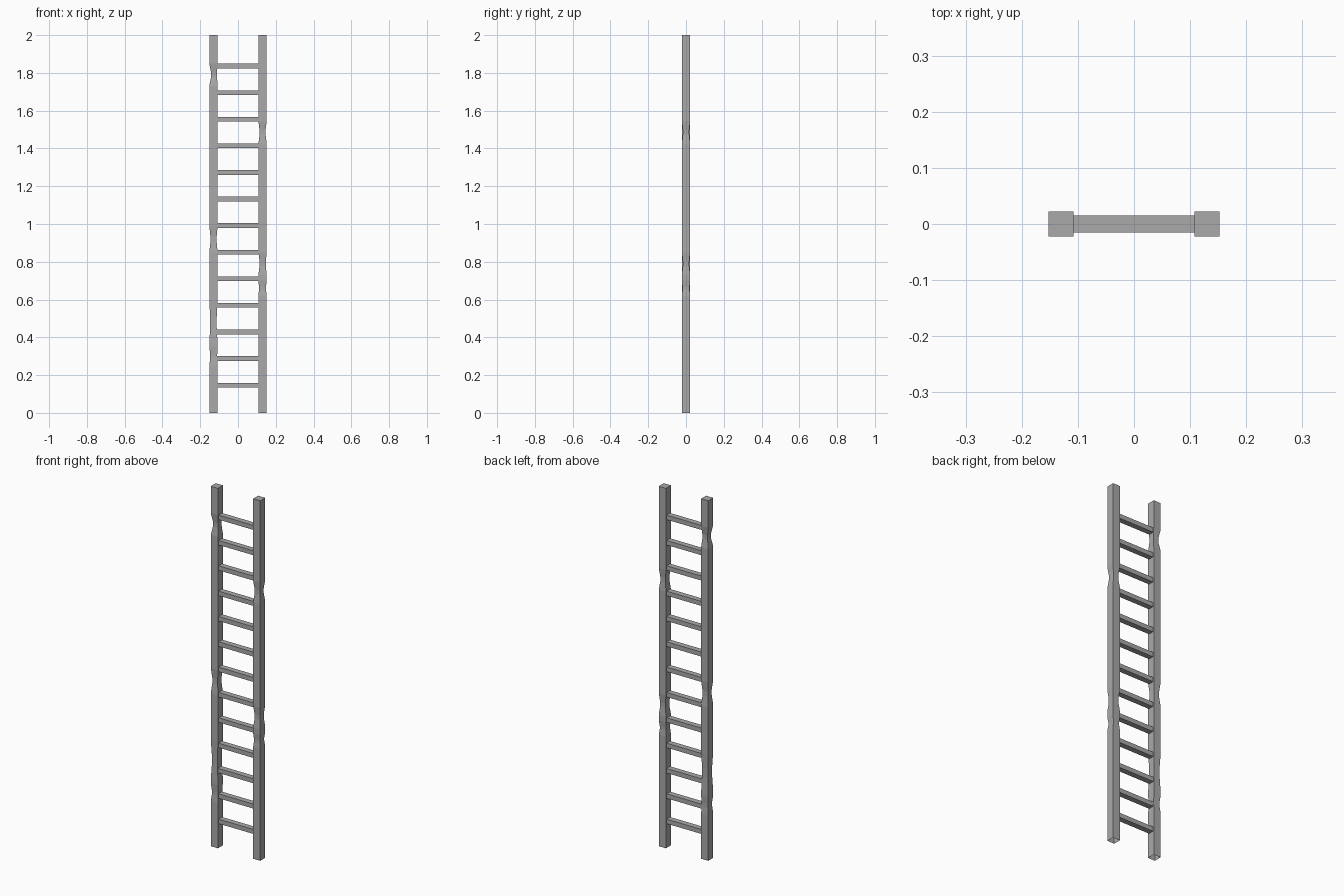
import bpy, bmesh

cube = bpy.data.objects.get("Cube")
if cube:
    bpy.data.objects.remove(cube, do_unlink=True)

grey = bpy.data.materials.new("grey")
grey.use_nodes = True
colour = (0.4, 0.4, 0.4, 1)
grey.diffuse_color = colour
grey.node_tree.nodes["Principled BSDF"].inputs["Base Color"].default_value = colour

HEIGHT, RAIL_X, HALF = 2.0, 0.13, 0.022
RUNGS, FIRST, LAST = 13, 0.147, 1.836


def finish(name, bm):
    mesh = bpy.data.meshes.new(name)
    bm.to_mesh(mesh)
    bm.free()
    mesh.materials.append(grey)
    obj = bpy.data.objects.new(name, mesh)
    bpy.context.collection.objects.link(obj)


def rail(name, side, nicks):
    """Square post, open underneath, with worn waists.
    Each nick: height, half length, outer, inner and front/back depth."""
    rings = [(0, 0, 0, 0)]
    for z, half, outer, inner, depth in nicks:
        rings += [(z - half, 0, 0, 0),
                  (z - half * 0.2, outer, inner, depth),
                  (z + half * 0.2, outer, inner, depth),
                  (z + half, 0, 0, 0)]
    rings.append((HEIGHT, 0, 0, 0))
    bm = bmesh.new()
    loops = []
    for z, outer, inner, depth in rings:
        o, i, y = HALF - outer, inner - HALF, HALF - depth
        loops.append([bm.verts.new((side * (RAIL_X + a), b, z))
                      for a, b in ((i, -y), (o, -y), (o, y), (i, y))])
    for low, high in zip(loops, loops[1:]):
        for k in range(4):
            n = (k + 1) % 4
            bm.faces.new((low[k], low[n], high[n], high[k]))
    bm.faces.new(loops[-1])
    if side < 0:
        bmesh.ops.reverse_faces(bm, faces=bm.faces[:])
    finish(name, bm)


# Side rails with their worn spots
rail("right_rail", -1, [(0.30, 0.05, 0.005, 0.002, 0.003),
                        (0.48, 0.11, 0.005, 0.005, 0.003),
                        (0.92, 0.07, 0.006, 0.005, 0.005),
                        (1.79, 0.06, 0.009, 0.003, 0.007)])
rail("left_rail", 1, [(0.66, 0.04, 0.004, 0.003, 0.003),
                      (0.79, 0.06, 0.005, 0.006, 0.005),
                      (1.485, 0.06, 0.006, 0.006, 0.005)])

# Evenly spaced rungs
for n in range(RUNGS):
    z = FIRST + (LAST - FIRST) * n / (RUNGS - 1)
    bm = bmesh.new()
    bmesh.ops.create_cube(bm, size=1)
    bmesh.ops.scale(bm, vec=(2 * (RAIL_X - HALF) + 0.02, 0.031, 0.025), verts=bm.verts)
    bmesh.ops.translate(bm, vec=(0, 0, z), verts=bm.verts)
    finish(f"rung_{n + 1}", bm)
